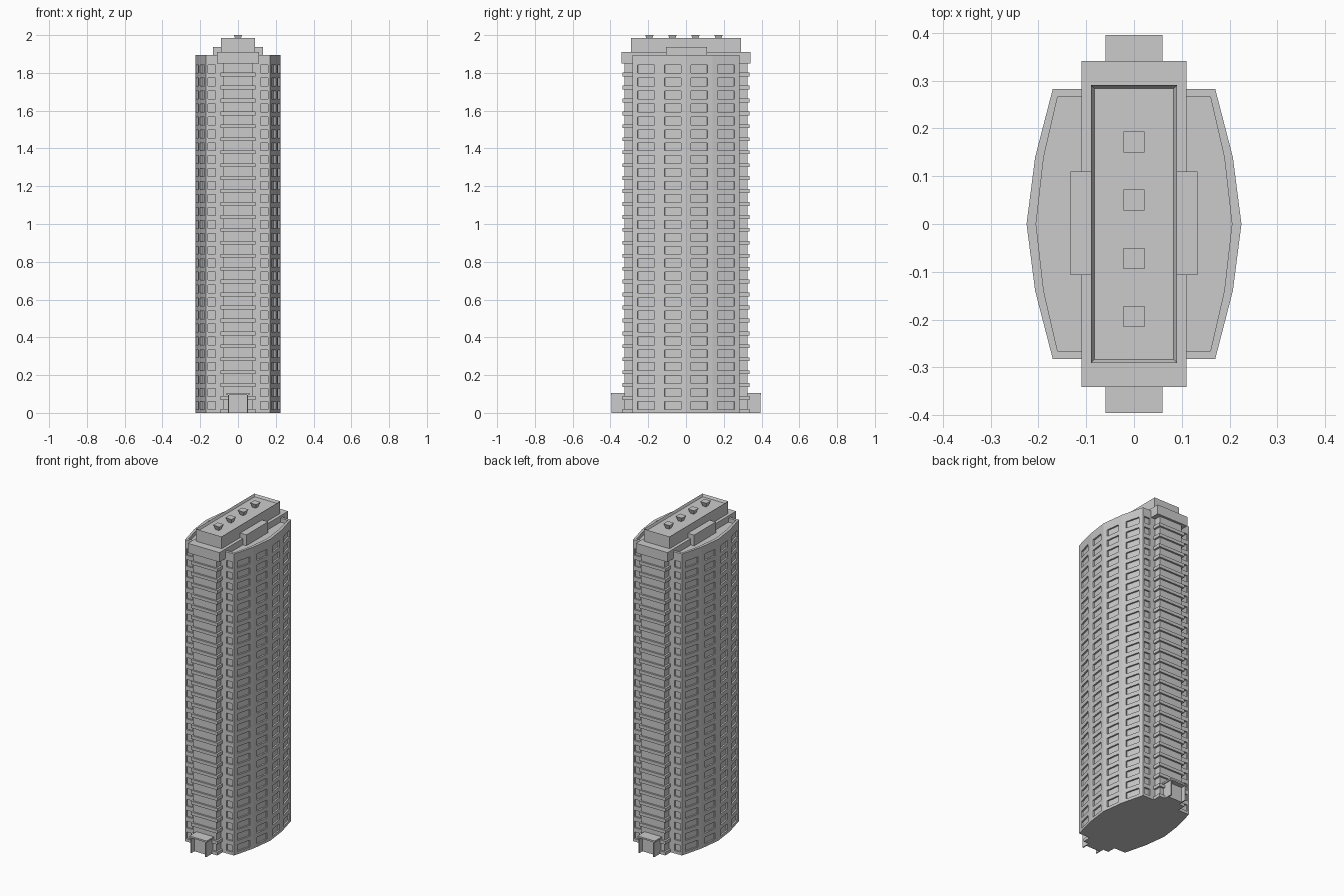
import bpy, bmesh
from mathutils import Vector

if "Cube" in bpy.data.objects:
    bpy.data.objects.remove(bpy.data.objects["Cube"], do_unlink=True)

# One plain concrete colour
concrete = bpy.data.materials.new("concrete_grey")
concrete.use_nodes = True
GREY = (0.6, 0.6, 0.6, 1)
concrete.diffuse_color = GREY
concrete.node_tree.nodes["Principled BSDF"].inputs["Base Color"].default_value = GREY

FLOORS, PITCH = 27, 0.0685
WALL_TOP, ROOF = 1.895, 1.87


def finish(name, bm, weld=False):
    if weld:
        bmesh.ops.remove_doubles(bm, verts=bm.verts, dist=0.0001)
    bmesh.ops.recalc_face_normals(bm, faces=bm.faces)
    mesh = bpy.data.meshes.new(name)
    bm.to_mesh(mesh)
    bm.free()
    mesh.materials.append(concrete)
    obj = bpy.data.objects.new(name, mesh)
    bpy.context.collection.objects.link(obj)
    return obj


def box(bm, x0, x1, y0, y1, z0, z1):
    verts = bmesh.ops.create_cube(bm, size=1)["verts"]
    for v in verts:
        v.co = Vector((x1 if v.co.x > 0 else x0,
                       y1 if v.co.y > 0 else y0,
                       z1 if v.co.z > 0 else z0))


def quad(bm, pts):
    return bm.faces.new([bm.verts.new(p) for p in pts])


def window_wall(bm, p, q, breaks, rows):
    """Wall from p to q; every odd cell of the grid is a recessed window."""
    p, q = Vector((*p, 0)), Vector((*q, 0))
    along = (q - p).normalized()
    inward = Vector((-along.y, along.x, 0)) * 0.01
    us = [0, *breaks, 1]
    for i in range(len(us) - 1):
        a, b = p.lerp(q, us[i]), p.lerp(q, us[i + 1])
        for j in range(len(rows) - 1):
            lo, hi = Vector((0, 0, rows[j])), Vector((0, 0, rows[j + 1]))
            ring = [a + lo, b + lo, b + hi, a + hi]
            if i % 2 and j % 2:
                back = [c + inward for c in ring]
                quad(bm, back)
                for k in range(4):
                    n = (k + 1) % 4
                    quad(bm, [ring[k], ring[n], back[n], back[k]])
            else:
                quad(bm, ring)


def mirrored_loop(quarter):
    """Close a quarter outline into a counter-clockwise loop."""
    right = [(x, -y) for x, y in quarter] + [(x, y) for x, y in quarter[-2::-1]]
    return right + [(-x, -y) for x, y in right]


# Tower body with bowed sides, recessed windows and a roof parapet
outer = mirrored_loop([(0.17, 0.283), (0.207, 0.14), (0.225, 0)])
inner = mirrored_loop([(0.16, 0.266), (0.189, 0.14), (0.205, 0)])
rows = [0]
for f in range(FLOORS):
    rows += [0.018 + f * PITCH, 0.06 + f * PITCH]
rows.append(WALL_TOP)
bm = bmesh.new()
for i, p in enumerate(outer):
    n = (i + 1) % len(outer)
    q = outer[n]
    end_wall = abs(p[1] - q[1]) < 0.01
    breaks = (0.03, 0.15, 0.85, 0.97) if end_wall else (0.19, 0.81)
    window_wall(bm, p, q, breaks, rows)
    a, b = inner[i], inner[n]
    quad(bm, [(*p, WALL_TOP), (*q, WALL_TOP), (*b, WALL_TOP), (*a, WALL_TOP)])
    quad(bm, [(*a, WALL_TOP), (*b, WALL_TOP), (*b, ROOF), (*a, ROOF)])
quad(bm, [(*p, ROOF) for p in inner])
quad(bm, [(*p, 0) for p in reversed(outer)])
finish("tower_body", bm, weld=True)

# Projecting end bays, their floor slabs and the entrances
for s, side in ((-1, "front"), (1, "back")):
    bm = bmesh.new()
    box(bm, -0.08, 0.08, *sorted((s * 0.27, s * 0.326)), 0, 1.86)
    finish(side + "_bay", bm)

    bm = bmesh.new()
    for f in range(FLOORS):
        z = 0.01 + f * PITCH
        box(bm, -0.092, 0.092, *sorted((s * 0.27, s * 0.337)), max(z - 0.01, 0), z + 0.01)
    finish(side + "_balcony_slabs", bm)

    bm = bmesh.new()
    box(bm, -0.06, 0.06, *sorted((s * 0.32, s * 0.396)), 0.095, 0.105)
    for x in (-0.054, 0.047):
        box(bm, x, x + 0.007, *sorted((s * 0.32, s * 0.394)), 0, 0.095)
    box(bm, -0.047, 0.047, *sorted((s * 0.32, s * 0.365)), 0, 0.095)
    finish(side + "_entrance", bm)

# Crown block that caps the end bays
bm = bmesh.new()
box(bm, -0.11, 0.11, -0.341, 0.341, 1.85, 1.91)
finish("crown_block", bm)

# Penthouse with a sunken roof
bm = bmesh.new()
box(bm, -0.09, 0.09, -0.291, 0.291, 1.905, 1.986)
top = max(bm.faces, key=lambda f: f.calc_center_median().z)
bmesh.ops.inset_region(bm, faces=[top], thickness=0.01)
bmesh.ops.translate(bm, verts=top.verts, vec=(0, 0, -0.015))
finish("penthouse", bm)

# Side plant rooms on the wing roofs
bm = bmesh.new()
for x in (-0.133, 0.085):
    box(bm, x, x + 0.048, -0.107, 0.11, ROOF, 1.938)
finish("side_plant_rooms", bm)

# Flared roof vents
bm = bmesh.new()
for i in range(4):
    y = -0.194 + i * 0.122
    box(bm, -0.022, 0.022, y - 0.022, y + 0.022, 1.97, 2.0)
    bm.verts.ensure_lookup_table()
    for v in bm.verts[-8:]:
        if v.co.z < 1.98:
            v.co.x *= 0.5
            v.co.y = y + (v.co.y - y) * 0.5
finish("roof_vents", bm)
